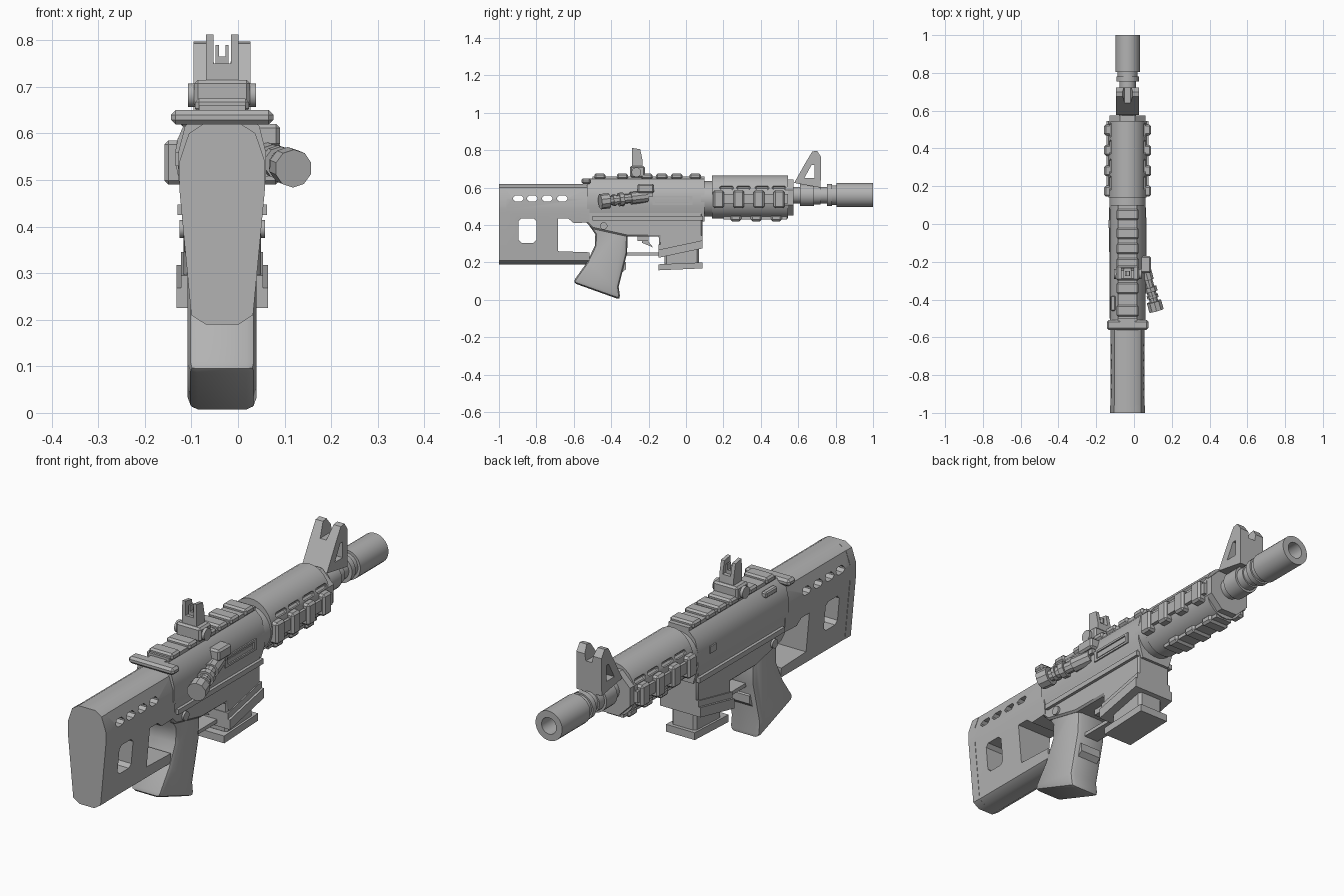
import bpy, bmesh, math
from mathutils import Vector, Matrix

old = bpy.data.objects.get("Cube")
if old:
    bpy.data.objects.remove(old, do_unlink=True)

MIDDLE = -.034   # x of the long axis
BORE = .56       # height of the barrel axis
SIDES = (-1, 1)

color = (.45, .45, .45, 1)
grey = bpy.data.materials.new("plain_grey")
grey.use_nodes = True
grey.diffuse_color = color
grey.node_tree.nodes["Principled BSDF"].inputs["Base Color"].default_value = color


def finish(name, bm):
    bmesh.ops.recalc_face_normals(bm, faces=bm.faces)
    mesh = bpy.data.meshes.new(name)
    bm.to_mesh(mesh)
    bm.free()
    mesh.materials.append(grey)
    ob = bpy.data.objects.new(name, mesh)
    bpy.context.collection.objects.link(ob)
    return ob


def activate(ob):
    bpy.ops.object.select_all(action='DESELECT')
    ob.select_set(True)
    bpy.context.view_layer.objects.active = ob


def smooth(ob):
    activate(ob)
    bpy.ops.object.shade_smooth_by_angle(angle=math.radians(35))
    return ob


def bridge(bm, loops):
    """Join equal vertex loops into a closed tube."""
    for first, second in zip(loops, loops[1:]):
        count = len(first)
        for i in range(count):
            j = (i + 1) % count
            bm.faces.new((first[i], first[j], second[j], second[i]))
    bm.faces.new(loops[0])
    bm.faces.new(loops[-1])


def side_prism(name, profile, left, right, bevel=0, segments=1):
    """Extrude a (y, z) side profile across the body."""
    bm = bmesh.new()
    bridge(bm, [[bm.verts.new((MIDDLE + x, y, z)) for y, z in profile] for x in (left, right)])
    ob = finish(name, bm)
    if bevel:
        mod = ob.modifiers.new("bevel", 'BEVEL')
        mod.width = bevel
        mod.segments = segments
        mod.angle_limit = math.radians(50)
        activate(ob)
        bpy.ops.object.modifier_apply(modifier=mod.name)
        smooth(ob)
    return ob


def slab(name, half_width, profile, bevel=0, segments=1):
    """Side profile extruded evenly about the middle."""
    return side_prism(name, profile, -half_width, half_width, bevel, segments)


def rectangle(y, z):
    return [(y[0], z[0]), (y[1], z[0]), (y[1], z[1]), (y[0], z[1])]


def block(name, half_width, y, z, bevel=0):
    return slab(name, half_width, rectangle(y, z), bevel)


def side_block(name, side, x, y, z, bevel=0):
    """Box standing on one side of the body."""
    return side_prism(name, rectangle(y, z), side * x[0], side * x[1], bevel)


def section(name, half, start, end):
    """Extrude a mirrored (x, z) cross-section along the body."""
    outline = half + [(-x, z) for x, z in reversed(half)]
    bm = bmesh.new()
    bridge(bm, [[bm.verts.new((MIDDLE + x, y, z)) for x, z in outline] for y in (start, end)])
    return smooth(finish(name, bm))


def lathe(name, steps, origin, direction=(0, 1, 0), sides=24, tall=1):
    """Turn a stepped shaft from (length, radius) steps."""
    place = Matrix.Translation(origin) @ Vector(direction).to_track_quat('Y', 'Z').to_matrix().to_4x4()
    bm = bmesh.new()
    loops, along = [], 0
    for length, radius in steps:
        for y in (along, along + length):
            loop = []
            for k in range(sides):
                a = math.tau * (k + .5) / sides
                loop.append(bm.verts.new(place @ Vector((radius * math.cos(a), y, radius * tall * math.sin(a)))))
            loops.append(loop)
        along += length
    bridge(bm, loops)
    return smooth(finish(name, bm))


def cut(ob, cutters):
    for cutter in cutters:
        cutter.hide_render = True
        mod = ob.modifiers.new("cut", 'BOOLEAN')
        mod.operation = 'DIFFERENCE'
        mod.solver = 'EXACT'
        mod.object = cutter
        activate(ob)
        bpy.ops.object.modifier_apply(modifier=mod.name)
        bpy.data.objects.remove(cutter, do_unlink=True)
    smooth(ob)


# Stock with window, thumb opening and vent slots
stock_half = [(.04, .62), (.07, .6), (.09, .54), (.09, .48), (.065, .21), (.035, .19)]
stock = section("stock", stock_half, -.97, -.515)
openings = [block("window_cutter", .3, (-.895, -.8), (.305, .435), .015),
            slab("thumb_cutter", .3, [(-.685, .26), (-.4, .25), (-.4, .42), (-.6, .41), (-.63, .435), (-.685, .435)])]
for y in (-.925, -.85, -.77, -.69):
    openings.append(block("slot_cutter", .3, (y, y + .057), (.527, .558), .012))
cut(stock, openings)
section("butt_plate", [(x * 1.02, z) for x, z in stock_half], -1, -.96)

# Receiver
section("upper_receiver", [(.05, .645), (.08, .615), (.094, .56), (.094, .5), (.07, .42)], -.53, .1)
slab("lower_receiver", .083, [(-.54, .42), (-.52, .48), (.088, .48), (.088, .28), (-.145, .235),
                              (-.145, .34), (-.32, .34), (-.5, .38)], .008)
for side in SIDES:
    lathe("receiver_pin", [(.012, .02)], (MIDDLE + side * .08, -.44, .395), (side, 0, 0), sides=12)
    side_block("receiver_ridge", side, (.08, .096), (-.5, .09), (.425, .447))


# Magazine well and magazine
def sloped(name, half_width, bottom, height, rise):
    slab(name, half_width, [(-.147, bottom), (.088, bottom + rise),
                            (.088, bottom + rise + height), (-.147, bottom + height)])


sloped("magazine_well_rim", .098, .225, .043, .05)
sloped("magazine_well_step", .088, .26, .035, .05)
sloped("magazine_base", .07, .158, .032, .01)
block("magazine", .06, (-.115, .07), (.18, .3), .012)

# Grip, trigger and guard
slab("grip", .074, [(-.54, .43), (-.485, .35), (-.487, .29), (-.53, .2), (-.607, .092),
                    (-.35, 0), (-.36, .07), (-.315, .25), (-.31, .41)], .022, segments=2)
slab("grip_finger_stop", .05, [(-.36, .13), (-.32, .165), (-.32, .2), (-.345, .215)])
block("trigger_guard", .035, (-.33, -.14), (.238, .254))
slab("trigger", .018, [(-.24, .35), (-.2, .35), (-.2, .31), (-.175, .28), (-.235, .305)])
block("trigger_stop", .03, (-.26, -.2), (.315, .345))

# Top rail
block("top_rail", .05, (-.5, .1), (.63, .66))
for y in (-.49, -.37, -.24, -.16, -.08, .02):
    block("top_rail_tooth", .058, (y, y + .06), (.645, .675), .008)

# Charging handle
block("charging_handle", .11, (-.56, -.508), (.619, .65), .01)
block("charging_handle_stem", .04, (-.53, -.45), (.622, .65))
side_block("charging_handle_latch", -1, (.065, .09), (-.46, -.38), (.615, .64), .005)

# Ejection port and shell deflector
port = side_block("ejection_port_frame", 1, (.08, .1), (-.18, .035), (.508, .556))
cut(port, [side_block("port_cutter", 1, (.093, .15), (-.165, .02), (.517, .547))])
side_block("bolt_cover", 1, (.09, .096), (-.16, .015), (.522, .537))
side_block("shell_deflector", 1, (.06, .124), (-.26, -.17), (.57, .62), .008)
side_block("deflector_block", 1, (.06, .11), (-.23, -.18), (.55, .6))
side_block("left_side_latch", -1, (.08, .1), (-.02, .02), (.53, .56))

# Angled plunger on one side
lathe("side_plunger", [(.09, .033), (.04, .025), (.025, .036), (.02, .026), (.015, .032), (.02, .024), (.05, .041)],
      (.05, -.21, .553), (.068, -.245, -.028), sides=10)

# Rear sight
block("rear_sight_base", .06, (-.3, -.22), (.655, .715), .008)
lathe("rear_sight_knobs", [(.146, .026)], (MIDDLE - .073, -.265, .682), (1, 0, 0), sides=16)
leaf = slab("rear_sight_leaf", .035, [(-.29, .68), (-.23, .68), (-.233, .75), (-.245, .805), (-.288, .812)])
cut(leaf, [block("leaf_cutter", .019, (-.4, -.1), (.75, .9))])
block("rear_sight_aperture", .014, (-.275, -.25), (.745, .765))
for side in SIDES:
    side_block("rear_sight_aperture_side", side, (.007, .014), (-.275, -.25), (.76, .79))

# Barrel nut and handguard with vents
lathe("barrel_nut", [(.07, .096)], (MIDDLE, .08, .54))
guard = lathe("handguard", [(.405, .101)], (MIDDLE, .14, .55), sides=28, tall=1.14)
cut(guard, [side_block("vent_cutter", side, (.08, .2), (y, y + .075), (.588, .61), .008)
            for y in (.18, .27, .37, .46) for side in SIDES])
lathe("handguard_cap", [(.045, .104)], (MIDDLE, .53, .548), sides=8)

# Handguard rails
block("lower_rail", .04, (.2, .54), (.43, .46))
for side in SIDES:
    side_block("side_rail", side, (.085, .112), (.145, .545), (.515, .565))
for i in range(4):
    y = .145 + i * .108
    for side in SIDES:
        side_block("side_rail_tooth", side, (.08, .124), (y, y + .058), (.49, .585), .009)
    if i:
        block("lower_rail_tooth", .052, (y - .015, y + .043), (.42, .455), .009)

# Barrel, then back down the hollow muzzle
lathe("barrel", [(.11, .045), (.075, .06), (.035, .05), (.035, .044), (.025, .06), (.025, .053),
                 (.195, .065), (-.1, .036)], (MIDDLE, .5, BORE))

# Front sight with triangular window and forked top
front_sight = slab("front_sight", .061, [(.578, .625), (.72, .6), (.722, .765), (.7, .797),
                                         (.675, .793), (.64, .735)])
window = slab("sight_window_cutter", .2, [(.633, .652), (.688, .652), (.688, .722), (.672, .722)])
notch = section("sight_notch_cutter", [(.036, .85), (.015, .735)], .5, .8)
cut(front_sight, [window, notch])
